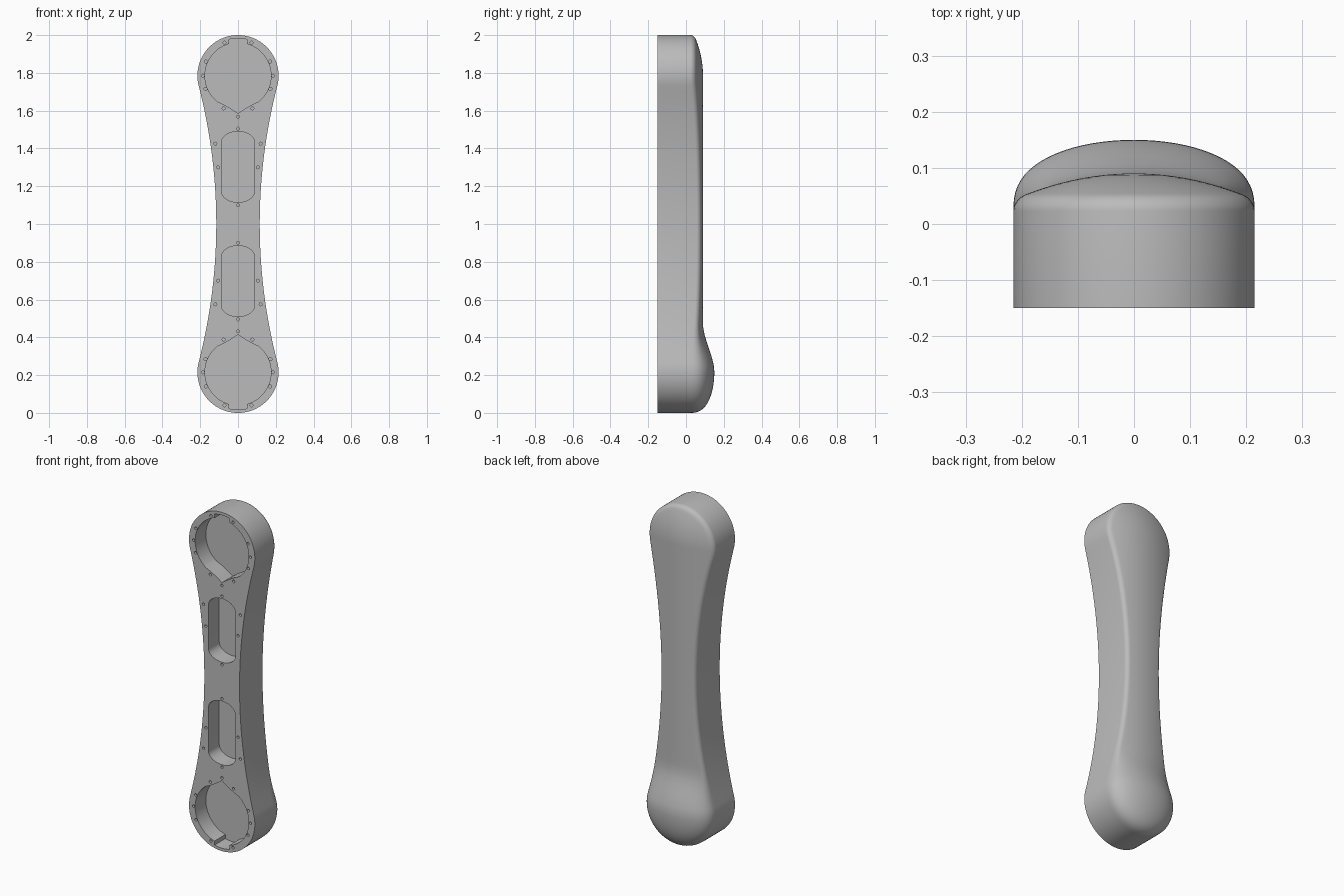
import bpy, bmesh, math

old = bpy.data.objects.get("Cube")
if old:
    bpy.data.objects.remove(old, do_unlink=True)

FRONT, RIM, CREST = -0.15, 0.025, 0.09   # depths along y
R, LOW, HIGH = 0.215, 0.215, 1.785       # end radius and end centres
WAIST_C, WAIST_R = 3.03, 2.915           # arc that hollows the sides
POCKET, SCREW = 0.10, 0.04               # recess depths
ROWS = 18                                # rings across the back

grey = bpy.data.materials.new("plain grey")
grey.use_nodes = True
grey.diffuse_color = (0.5, 0.5, 0.5, 1)
grey.node_tree.nodes["Principled BSDF"].inputs["Base Color"].default_value = (0.5, 0.5, 0.5, 1)


def right_side():
    """Half outline from the bottom to the top: round end, hollow side, round end."""
    tangent = math.atan2(1 - HIGH, WAIST_C)
    cap = []
    for i in range(23):
        a = tangent + (math.pi / 2 - tangent) * i / 22
        cap.append((R * math.cos(a), HIGH + R * math.sin(a)))
    z0 = cap[0][1]
    side = []
    for i in range(1, 40):
        z = 2 - z0 + (2 * z0 - 2) * i / 40
        side.append((WAIST_C - math.sqrt(WAIST_R ** 2 - (z - 1) ** 2), z))
    return [(x, 2 - z) for x, z in reversed(cap)] + side + cap


def mirrored(side):
    """Full loop from a half loop that starts and ends on x = 0."""
    return side + [(-x, z) for x, z in reversed(side[1:-1])]


def back_depth(t, w, z):
    """Crowned back with a rounded rim, swelling into a dome at the low end."""
    d, f = t * w, 0.02
    y = CREST - d * d
    edge = w - d
    if edge < f:
        y -= f - math.sqrt(max(0, f * f - (f - edge) ** 2))
    dome = RIM + 0.125 * max(0, 1 - t * t) ** 0.4
    s = min(1, max(0, (z - LOW) / 0.26))
    return y + (dome - y) * (1 - s * s * (3 - 2 * s))


def teardrop():
    side = [(0, 1.585), (0.03, 1.606), (0.07, 1.63)]
    for i in range(25):
        a = math.radians(-52 + 126 * i / 24)
        side.append((0.175 * math.cos(a), HIGH + 0.175 * math.sin(a)))
    for deg in (76, 80, 85):               # shallow relief at the round end
        a = math.radians(deg)
        side.append((0.198 * math.cos(a), HIGH + 0.198 * math.sin(a)))
    return mirrored(side + [(0, HIGH + 0.198)])


def slot():
    side = [(0, 1.115)]
    for middle, start in ((1.1725, -80), (1.4325, 0)):
        for i in range(9):
            a = math.radians(start + 10 * i)
            side.append((0.0875 * math.cos(a), middle + 0.0575 * math.sin(a)))
    return mirrored(side + [(0, 1.49)])


def hole(cx, cz):
    return [(cx + 0.008 * math.cos(a), cz + 0.008 * math.sin(a))
            for a in (k * math.pi / 6 for k in range(12))]


bm = bmesh.new()


def ring_at(points, y):
    return [bm.verts.new((x, y, z)) for x, z in points]


def loop_edges(ring):
    return [bm.edges.new((a, b)) for a, b in zip(ring, ring[1:] + ring[:1])]


def bridge(a, b):
    for i in range(len(a)):
        j = (i + 1) % len(a)
        bm.faces.new((a[i], a[j], b[j], b[i]))


# Pocket and screw hole outlines, repeated on both halves of the arm
recesses = [(teardrop(), POCKET), (slot(), POCKET)]
for x, z in [(0.186, 1.785), (0.17, 1.86), (0.172, 1.715), (0.072, 1.96),
             (0.076, 1.612), (0.12, 1.425), (0.105, 1.3)]:
    recesses += [(hole(x, z), SCREW), (hole(-x, z), SCREW)]
recesses += [(hole(0, z), SCREW) for z in (1.568, 1.505, 1.1)]
recesses += [([(x, 2 - z) for x, z in points], depth) for points, depth in recesses]

# Flat front plate with openings
outline = mirrored(right_side())
front_ring = ring_at(outline, FRONT)
mouths = [ring_at(points, FRONT) for points, depth in recesses]
edges = loop_edges(front_ring)
for mouth in mouths:
    edges += loop_edges(mouth)
bmesh.ops.triangle_fill(bm, use_beauty=True, edges=edges, normal=(0, -1, 0))

# Recess walls and floors
for mouth, (points, depth) in zip(mouths, recesses):
    floor = ring_at(points, FRONT + depth)
    bridge(mouth, floor)
    bm.faces.new(floor)

# Side wall and shaped back, closing on the centre line
previous = front_ring
for k in range(ROWS + 1):
    t = math.cos(k / ROWS * math.pi / 2)
    ring = []
    for x, z in outline:
        spine = min(HIGH, max(LOW, z))
        w = math.hypot(x, z - spine)
        pz = spine + (z - spine) * t
        ring.append(bm.verts.new((x * t, back_depth(t, w, pz), pz)))
    bridge(previous, ring)
    previous = ring
bmesh.ops.remove_doubles(bm, verts=bm.verts[:], dist=0.00005)
bmesh.ops.recalc_face_normals(bm, faces=bm.faces[:])

mesh = bpy.data.meshes.new("arm_body")
bm.to_mesh(mesh)
bm.free()
mesh.materials.append(grey)
arm = bpy.data.objects.new("arm_body", mesh)
bpy.context.collection.objects.link(arm)

bpy.ops.object.select_all(action="DESELECT")
bpy.context.view_layer.objects.active = arm
arm.select_set(True)
bpy.ops.object.shade_smooth_by_angle(angle=math.radians(32))
